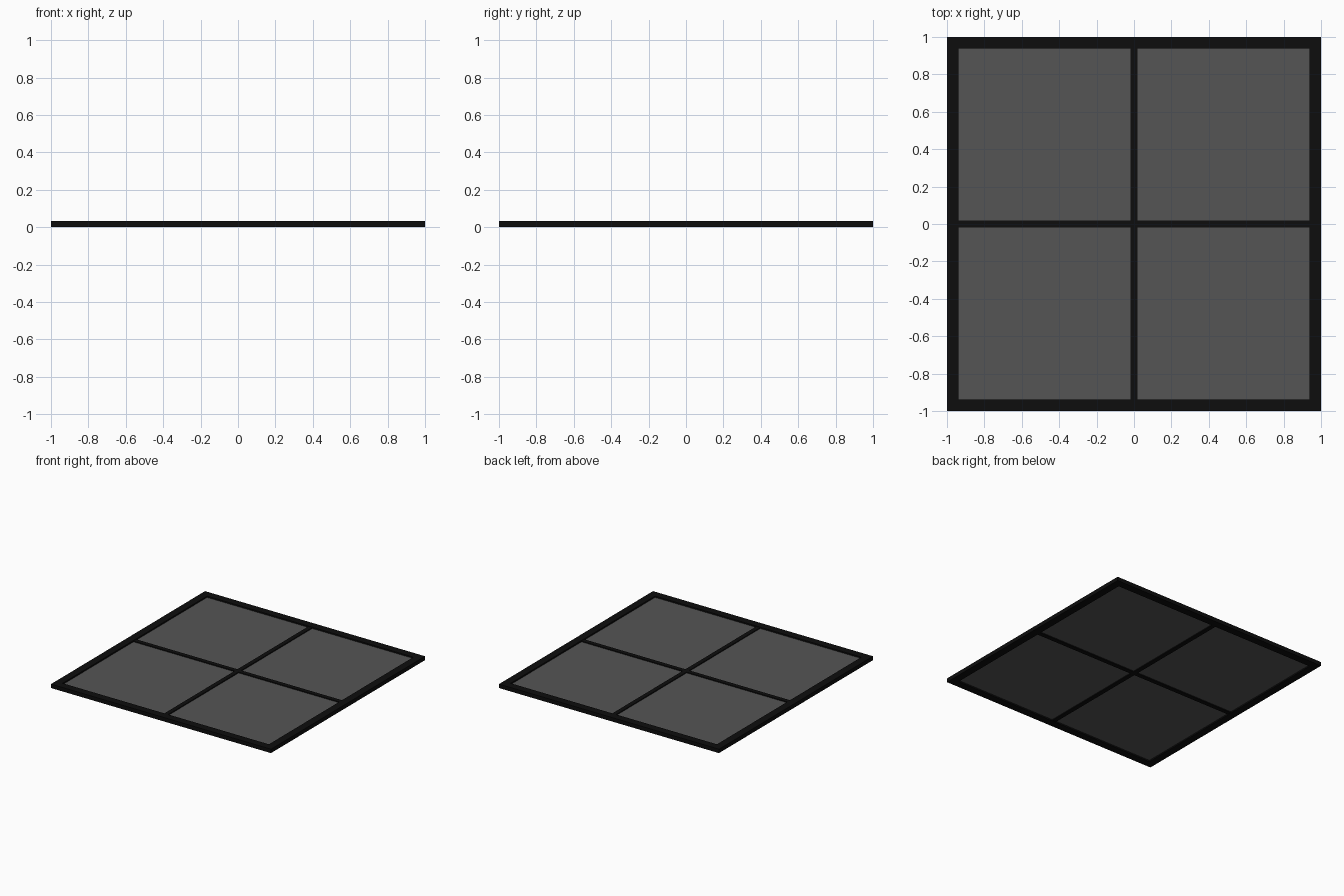
import bpy, bmesh

if "Cube" in bpy.data.objects:
    bpy.data.objects.remove(bpy.data.objects["Cube"])

H = 0.032       # frame height
W = 0.0625      # frame border width
B = 0.018       # half width of the glazing bars
I = 1 - W       # half size of the opening


def material(name, v):
    m = bpy.data.materials.new(name)
    m.diffuse_color = (v, v, v, 1)
    m.use_nodes = True
    m.node_tree.nodes["Principled BSDF"].inputs["Base Color"].default_value = m.diffuse_color
    return m


BLACK = material("black_frame", 0.004)
GREY = material("dark_glass", 0.09)


def box(name, x0, x1, y0, y1, z0, z1, mat):
    bm = bmesh.new()
    bmesh.ops.create_cube(bm, size=1)
    for v in bm.verts:
        v.co = (x1 if v.co.x > 0 else x0,
                y1 if v.co.y > 0 else y0,
                z1 if v.co.z > 0 else z0)
    me = bpy.data.meshes.new(name)
    bm.to_mesh(me)
    bm.free()
    me.materials.append(mat)
    ob = bpy.data.objects.new(name, me)
    bpy.context.collection.objects.link(ob)
    return ob


# Outer frame: one square ring with mitred corners
bm = bmesh.new()
rings = [[bm.verts.new((sx * r, sy * r, z))
          for sx, sy in ((-1, -1), (1, -1), (1, 1), (-1, 1))]
         for r, z in ((1, 0), (1, H), (I, H), (I, 0))]
for k in range(4):
    a, b = rings[k], rings[(k + 1) % 4]
    for i in range(4):
        j = (i + 1) % 4
        bm.faces.new((a[i], a[j], b[j], b[i]))
bmesh.ops.recalc_face_normals(bm, faces=bm.faces)
me = bpy.data.meshes.new("outer_frame")
bm.to_mesh(me)
bm.free()
me.materials.append(BLACK)
bpy.context.collection.objects.link(bpy.data.objects.new("outer_frame", me))

# Crossed glazing bars, slightly lower than the frame
box("bar_lengthwise", -B, B, -I, I, 0.004, H - 0.004, BLACK)
for side, a, b in (("left", -I, -B), ("right", B, I)):
    box("bar_" + side, a, b, -B, B, 0.004, H - 0.004, BLACK)

# Four recessed panes
for nx, x0, x1 in (("left", -I, -B), ("right", B, I)):
    for ny, y0, y1 in (("front", -I, -B), ("back", B, I)):
        box(f"pane_{ny}_{nx}", x0, x1, y0, y1, 0.011, 0.021, GREY)
